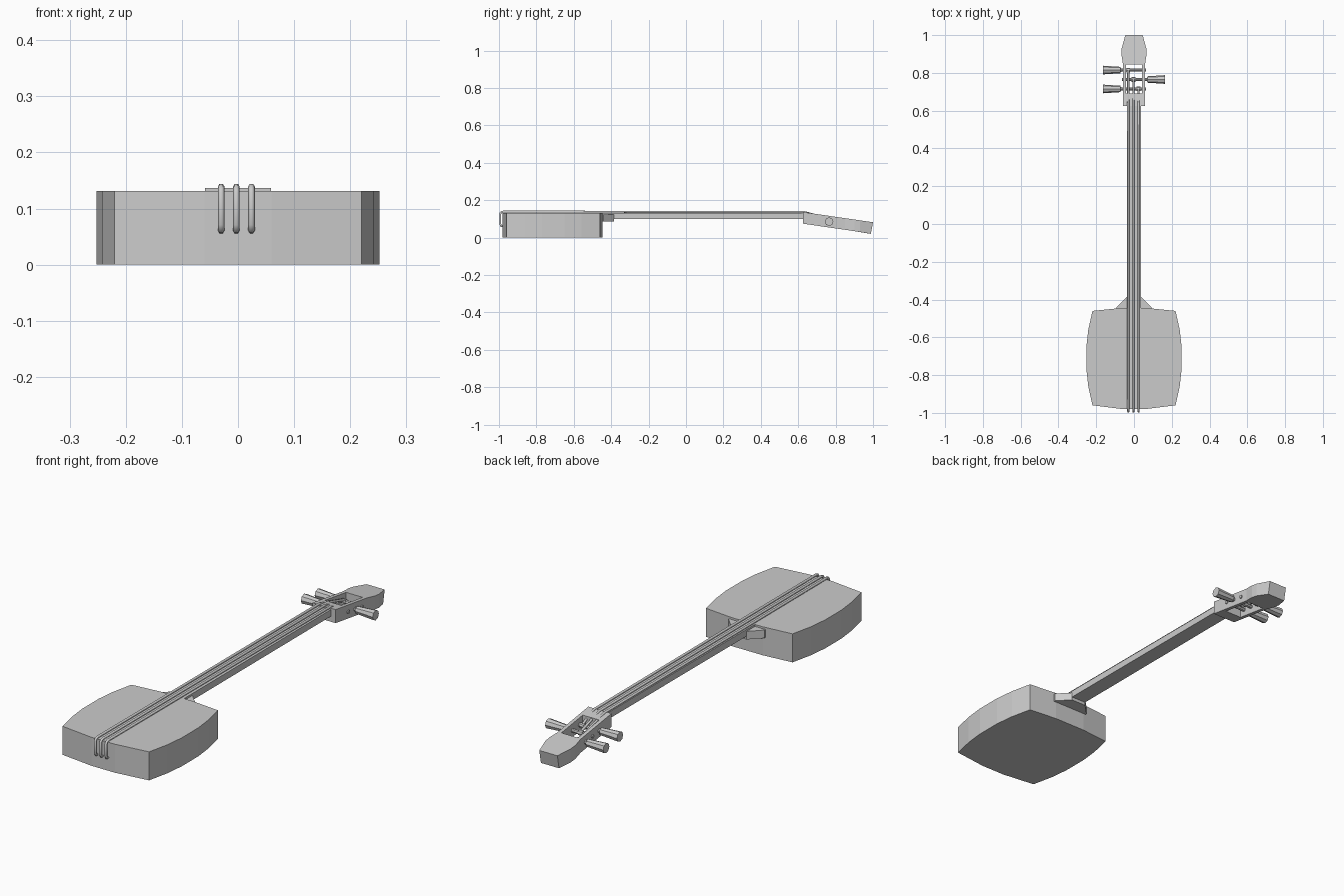
import bpy, bmesh, math
from mathutils import Vector

if "Cube" in bpy.data.objects:
    bpy.data.objects.remove(bpy.data.objects["Cube"])


def mirrored(right_side):
    """Complete an outline from its right half (front to back)."""
    return right_side + [(-x, y) for x, y in reversed(right_side)]


def prism(name, outline, bottom, top):
    """Extrude an xy outline between two height functions of y."""
    bm = bmesh.new()
    lo = [bm.verts.new((x, y, bottom(y))) for x, y in outline]
    hi = [bm.verts.new((x, y, top(y))) for x, y in outline]
    bm.faces.new(lo[::-1])
    bm.faces.new(hi)
    n = len(outline)
    for i in range(n):
        j = (i + 1) % n
        bm.faces.new((lo[i], lo[j], hi[j], hi[i]))
    bmesh.ops.recalc_face_normals(bm, faces=bm.faces)
    mesh = bpy.data.meshes.new(name)
    bm.to_mesh(mesh)
    bm.free()
    obj = bpy.data.objects.new(name, mesh)
    bpy.context.collection.objects.link(obj)
    return obj


def flat(z):
    return lambda y: z


def head_top(y):
    return 0.137 - 0.145 * (y - 0.62)


def head_bottom(y):
    return head_top(y) - 0.062


def lathe_x(name, stations, y, z, sides):
    """Faceted turned part along x; stations are (x, radius)."""
    bm = bmesh.new()
    rings = []
    for x, r in stations:
        rings.append([bm.verts.new((x, y + r * math.cos(math.tau * k / sides),
                                    z + r * math.sin(math.tau * k / sides)))
                      for k in range(sides)])
    for a, b in zip(rings, rings[1:]):
        for k in range(sides):
            m = (k + 1) % sides
            bm.faces.new((a[k], a[m], b[m], b[k]))
    bm.faces.new(rings[0])
    bm.faces.new(rings[-1])
    bmesh.ops.recalc_face_normals(bm, faces=bm.faces)
    mesh = bpy.data.meshes.new(name)
    bm.to_mesh(mesh)
    bm.free()
    obj = bpy.data.objects.new(name, mesh)
    bpy.context.collection.objects.link(obj)


# Drum body with gently bowed sides
prism("body", mirrored([(0.06, -0.98), (0.22, -0.96), (0.242, -0.86), (0.252, -0.77),
                        (0.252, -0.65), (0.242, -0.56), (0.22, -0.46), (0.08, -0.446)]),
      flat(0), flat(0.131))

# Neck and its flared heel
prism("neck", mirrored([(0.038, -0.45), (0.036, 0.63)]), flat(0.10), flat(0.131))
prism("neck_heel", mirrored([(0.092, -0.45), (0.092, -0.44), (0.038, -0.385)]),
      flat(0.085), flat(0.122))

# Tilted peg box and head with an open slot
head = prism("peg_box", mirrored([(0.059, 0.625), (0.059, 0.85), (0.067, 0.90),
                                  (0.065, 0.93), (0.046, 1.0)]), head_bottom, head_top)
for v in head.data.vertices:
    if v.co.y > 0.99 and v.co.z < 0.05:
        v.co.y = 0.988
cutter = prism("slot_cutter", mirrored([(0.042, 0.69), (0.042, 0.845)]), flat(-0.1), flat(0.3))
cutter.hide_render = True
mod = head.modifiers.new("slot", 'BOOLEAN')
mod.operation = 'DIFFERENCE'
mod.solver = 'EXACT'
mod.object = cutter
bpy.context.view_layer.objects.active = head
bpy.ops.object.modifier_apply(modifier="slot")
bpy.data.objects.remove(cutter)

# Tuning pegs on alternating sides
peg_ys = [0.715, 0.765, 0.815]
for i, (y, side) in enumerate(zip(peg_ys, (-1, 1, -1))):
    stations = [(-0.064, 0.008), (0.07, 0.009), (0.071, 0.017), (0.165, 0.023)]
    lathe_x(f"tuning_peg_{i + 1}", [(side * x, r) for x, r in stations],
            y, (head_top(y) + head_bottom(y)) / 2, 8)

# Strings, running from the tail over the drum to the pegs
for i, (x, py) in enumerate(zip((-0.03, -0.003, 0.024), (0.815, 0.765, 0.715))):
    pz = (head_top(py) + head_bottom(py)) / 2
    path = [(-0.972, 0.060), (-0.988, 0.062), (-0.993, 0.072), (-0.993, 0.128),
            (-0.988, 0.136), (-0.976, 0.139), (0.635, 0.136), (py, pz + 0.008)]
    curve = bpy.data.curves.new(f"string_{i + 1}", 'CURVE')
    curve.dimensions = '3D'
    curve.bevel_depth = 0.006
    curve.bevel_resolution = 1
    curve.use_fill_caps = True
    spline = curve.splines.new('POLY')
    spline.points.add(len(path) - 1)
    for p, (y, z) in zip(spline.points, path):
        p.co = (x, y, z, 1)
    bpy.context.collection.objects.link(bpy.data.objects.new(f"string_{i + 1}", curve))
    # string winding on the peg
    lathe_x(f"string_winding_{i + 1}", [(x - 0.01, 0.012), (x + 0.01, 0.012)], py,
            (head_top(py) + head_bottom(py)) / 2, 8)
